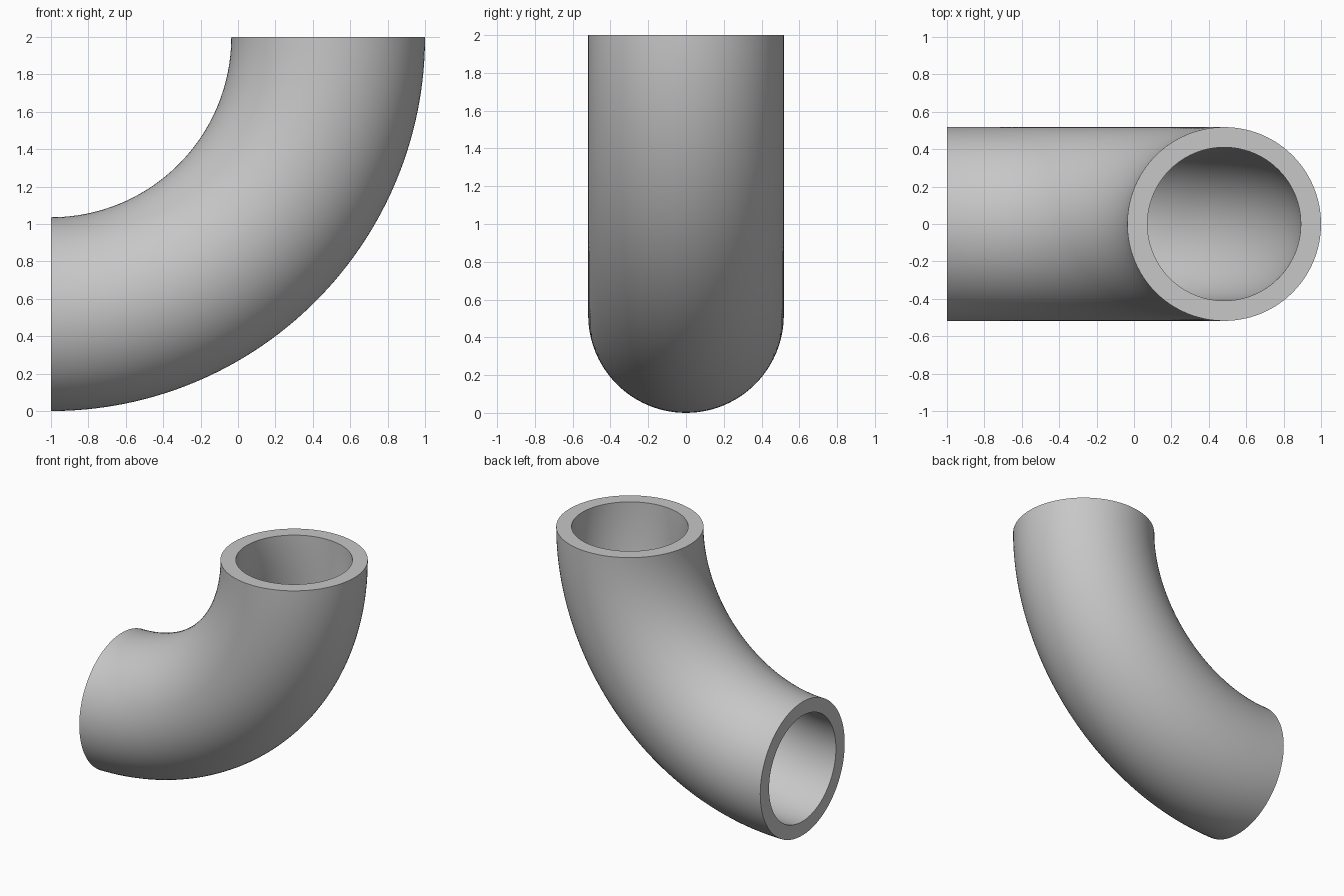
import bpy
import bmesh
from math import sin, cos, pi, radians
from mathutils import Vector

cube = bpy.data.objects.get("Cube")
if cube:
    bpy.data.objects.remove(cube, do_unlink=True)

# Dimensions
BEND_CENTRE = Vector((-1, 0, 2))
OUTER_RADIUS = 0.518
BORE_RADIUS = 0.41
BEND_RADIUS = 2 - OUTER_RADIUS
BEND_STEPS = 64
SIDES = 96

# Material
grey = bpy.data.materials.new("plain grey")
grey.use_nodes = True
colour = (0.57, 0.57, 0.57, 1)
grey.diffuse_color = colour
grey.node_tree.nodes["Principled BSDF"].inputs["Base Color"].default_value = colour

bm = bmesh.new()


def ring(radius, turn):
    """One circle of vertices across the pipe at an angle along the bend."""
    outward = Vector((cos(turn), 0, -sin(turn)))
    verts = []
    for i in range(SIDES):
        a = 2 * pi * i / SIDES
        offset = outward * (BEND_RADIUS + radius * cos(a))
        verts.append(bm.verts.new(BEND_CENTRE + offset + Vector((0, radius * sin(a), 0))))
    return verts


def join(first, second):
    """Band of quads between two rings."""
    for i in range(SIDES):
        j = (i + 1) % SIDES
        bm.faces.new((first[i], first[j], second[j], second[i]))


def wall(radius):
    """Curved tube wall swept through a quarter turn."""
    rings = [ring(radius, pi / 2 * s / BEND_STEPS) for s in range(BEND_STEPS + 1)]
    for first, second in zip(rings, rings[1:]):
        join(first, second)
    return rings


# Outer wall, bore and the flat rims at both ends
outer = wall(OUTER_RADIUS)
bore = wall(BORE_RADIUS)
for end in (0, -1):
    join(outer[end], bore[end])
bmesh.ops.recalc_face_normals(bm, faces=bm.faces[:])

mesh = bpy.data.meshes.new("pipe_elbow")
bm.to_mesh(mesh)
bm.free()
mesh.materials.append(grey)
elbow = bpy.data.objects.new("pipe_elbow", mesh)
bpy.context.collection.objects.link(elbow)

# Smooth walls with crisp rims
bpy.ops.object.select_all(action="DESELECT")
elbow.select_set(True)
bpy.context.view_layer.objects.active = elbow
bpy.ops.object.shade_smooth_by_angle(angle=radians(30))
